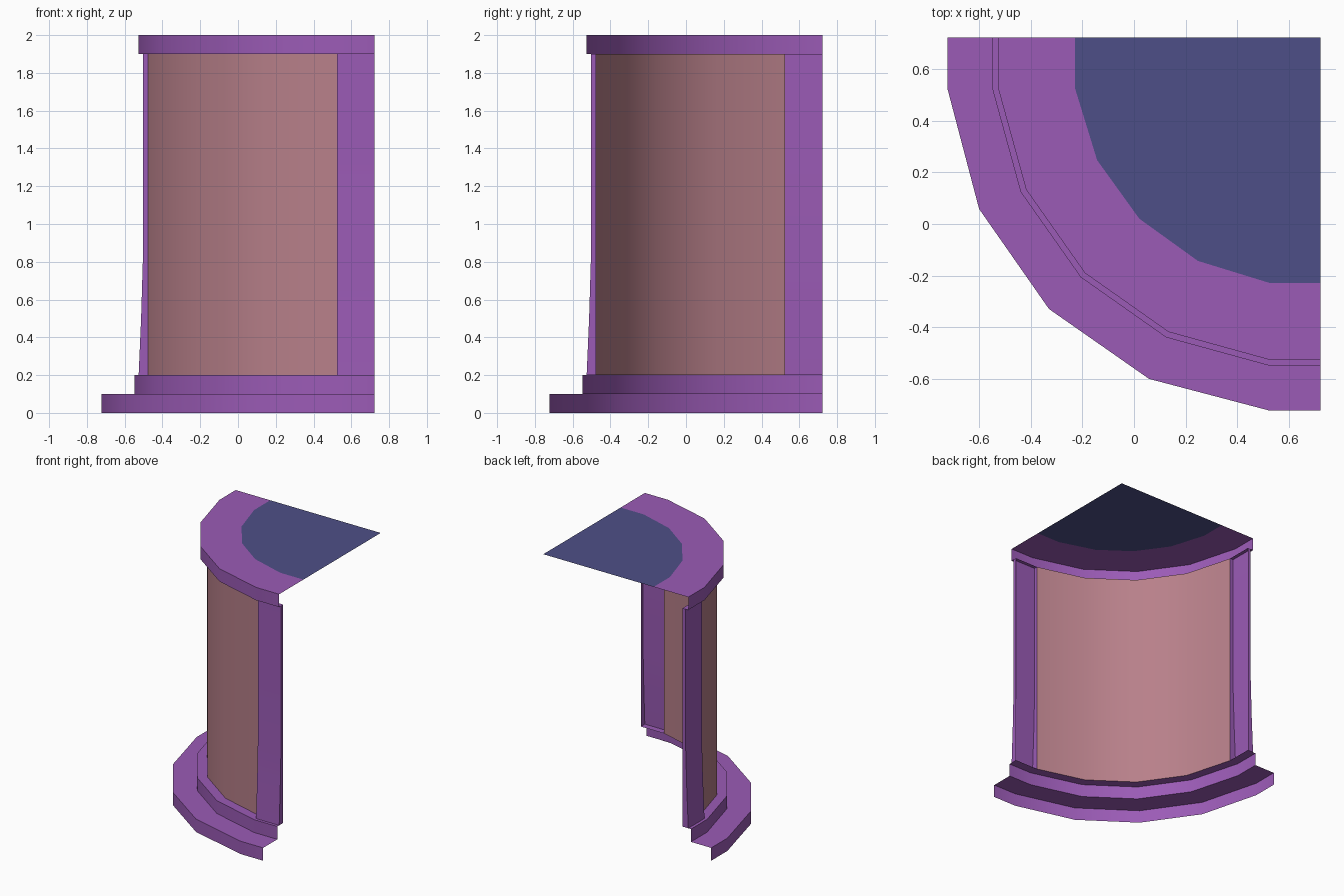
import bpy
import math

if "Cube" in bpy.data.objects:
    bpy.data.objects.remove(bpy.data.objects["Cube"], do_unlink=True)

CENTRE = 0.524   # centre of the quarter circle on x and y
EDGE = 0.723     # straight ends stop here
SAG = (0, 0.03, 0.04, 0.03, 0)   # how far each arc corner sits inside the true circle


def material(name, colour):
    mat = bpy.data.materials.new(name)
    mat.use_nodes = True
    mat.diffuse_color = (*colour, 1)
    mat.node_tree.nodes["Principled BSDF"].inputs["Base Color"].default_value = (*colour, 1)
    return mat


purple = material("purple trim", (0.328, 0.105, 0.468))
pink = material("dusty pink wall", (0.479, 0.216, 0.254))
blue = material("slate blue roof", (0.076, 0.078, 0.242))


def arc(radius, ends=True):
    """Faceted quarter arc, with optional straight ends."""
    pts = []
    for i, sag in enumerate(SAG):
        a = math.pi + i * math.pi / 8
        r = radius - sag
        pts.append((CENTRE + r * math.cos(a), CENTRE + r * math.sin(a)))
    if ends:
        pts = [(pts[0][0], EDGE)] + pts + [(EDGE, pts[-1][1])]
    return pts


def build(name, verts, faces, mat):
    mesh = bpy.data.meshes.new(name)
    mesh.from_pydata(verts, [], faces)
    mesh.materials.append(mat)
    obj = bpy.data.objects.new(name, mesh)
    bpy.context.collection.objects.link(obj)
    bpy.ops.object.select_all(action="DESELECT")
    obj.select_set(True)
    bpy.context.view_layer.objects.active = obj
    bpy.ops.object.shade_smooth_by_angle(angle=math.radians(30))
    return obj


def sweep(name, profile, mat, ends=True):
    """Sweep a (radius, height) profile along the arc as an open shell."""
    rings = [[(x, y, z) for x, y in arc(r, ends)] for r, z in profile]
    n = len(rings[0])
    faces = [(j * n + i, j * n + i + 1, (j + 1) * n + i + 1, (j + 1) * n + i)
             for j in range(len(rings) - 1) for i in range(n - 1)]
    return build(name, [v for ring in rings for v in ring], faces, mat)


# Stepped plinth, curved wall and overhanging cap
sweep("plinth", [(1.247, 0), (1.247, 0.1), (1.073, 0.1), (1.073, 0.2), (1.0, 0.2)], purple)
sweep("wall", [(1.0, 0.2), (1.0, 1.9)], pink, ends=False)
sweep("cap", [(1.0, 1.9), (1.05, 1.9), (1.05, 2), (0.752, 2)], purple)

# Flat roof inside the cap ring
roof = [(x, y, 2) for x, y in arc(0.752)] + [(EDGE, EDGE, 2)]
build("roof", roof, [tuple(range(len(roof)))], blue)


# Flared half pilasters, open at the back, one at each end of the wall
def pilaster(name, swap):
    verts = []
    for z, front in ((0.2, 1.05), (0.5, 1.037), (0.8, 1.028), (1.9, 1.028)):
        for along, r in ((CENTRE, 1.0), (CENTRE, front), (EDGE, front), (EDGE, 1.0)):
            across = CENTRE - r
            verts.append((across, along, z) if swap else (along, across, z))
    faces = [(j * 4 + i, j * 4 + i + 1, j * 4 + i + 5, j * 4 + i + 4)
             for j in range(3) for i in range(3)]
    if swap:
        faces = [f[::-1] for f in faces]
    build(name, verts, faces, purple)


pilaster("front_pilaster", False)
pilaster("right_pilaster", True)
